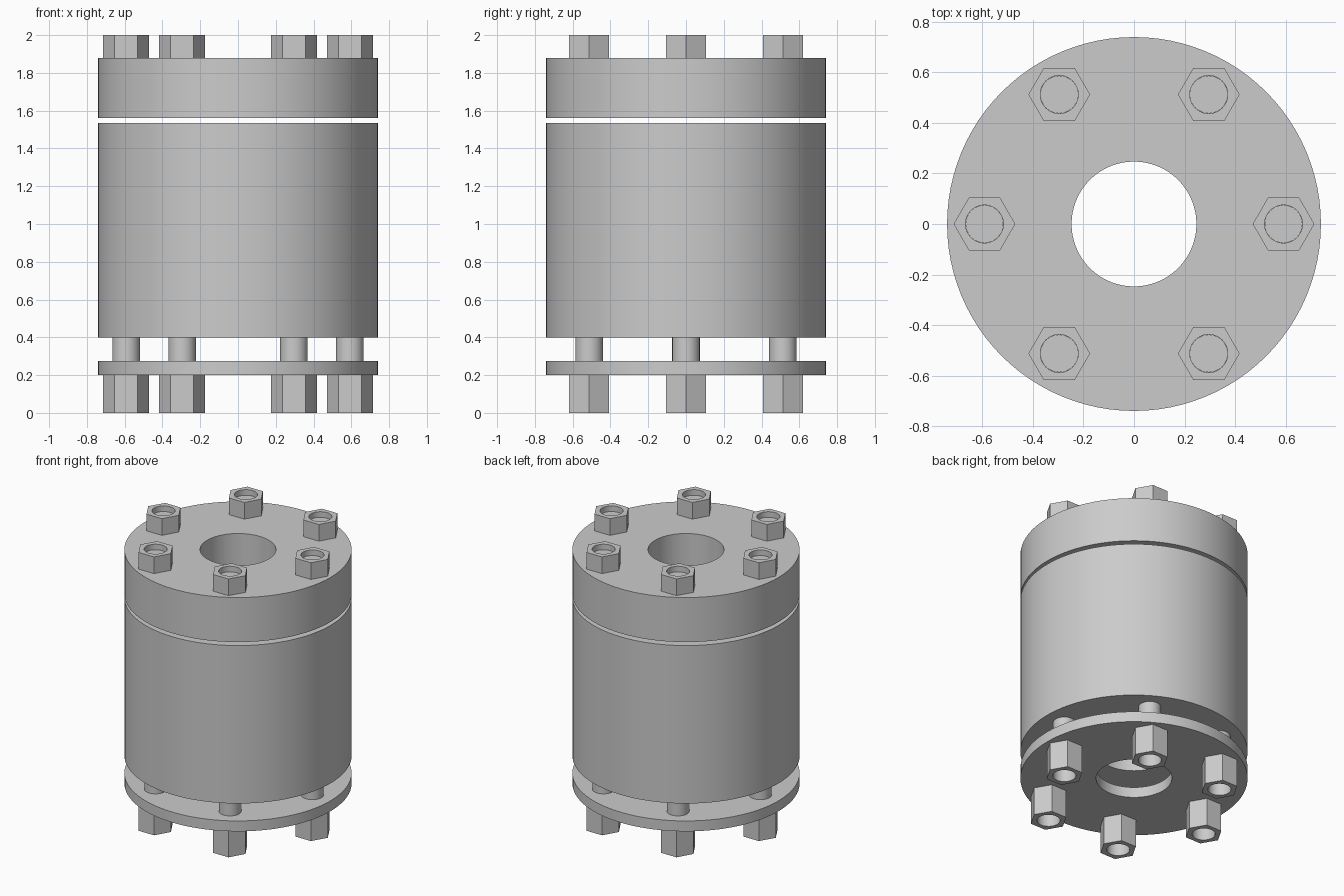
import bpy
import bmesh
from math import cos, sin, pi, radians

cube = bpy.data.objects.get("Cube")
if cube:
    bpy.data.objects.remove(cube, do_unlink=True)

# Single plain grey material
grey = bpy.data.materials.new("plain_grey")
grey.use_nodes = True
colour = (0.6, 0.6, 0.6, 1)
grey.diffuse_color = colour
grey.node_tree.nodes["Principled BSDF"].inputs["Base Color"].default_value = colour


def circle(radius, sides, steps):
    """Points round a circle; a polygon with fewer sides is sampled along its edges."""
    points = []
    for i in range(steps):
        turn = 2 * pi * i / steps
        sector = 2 * pi / sides
        offset = turn % sector - sector / 2
        reach = radius * cos(sector / 2) / cos(offset) if sides < steps else radius
        points.append((reach * cos(turn), reach * sin(turn)))
    return points


def finish(name, bm, location):
    bmesh.ops.recalc_face_normals(bm, faces=bm.faces)
    mesh = bpy.data.meshes.new(name)
    bm.to_mesh(mesh)
    bm.free()
    mesh.materials.append(grey)
    obj = bpy.data.objects.new(name, mesh)
    obj.location = location
    bpy.context.collection.objects.link(obj)
    bpy.ops.object.select_all(action='DESELECT')
    obj.select_set(True)
    bpy.context.view_layer.objects.active = obj
    bpy.ops.object.shade_smooth_by_angle(angle=radians(30))
    return obj


def tube(name, outer, inner, low, high, sides, steps, x=0, y=0):
    """Closed tube with a round bore and a round or polygonal outside."""
    bm = bmesh.new()
    rings = []
    for radius, count, z in ((outer, sides, low), (outer, sides, high),
                             (inner, steps, high), (inner, steps, low)):
        rings.append([bm.verts.new((px, py, z)) for px, py in circle(radius, count, steps)])
    for k in range(4):
        a, b = rings[k], rings[(k + 1) % 4]
        for i in range(steps):
            j = (i + 1) % steps
            bm.faces.new((a[i], a[j], b[j], b[i]))
    return finish(name, bm, (x, y, 0))


def rod(name, radius, low, high, x, y):
    bm = bmesh.new()
    bmesh.ops.create_cone(bm, cap_ends=True, segments=48, radius1=radius,
                          radius2=radius, depth=high - low)
    return finish(name, bm, (x, y, (low + high) / 2))


# Stacked round body sections sharing one central bore
for name, low, high in (("bottom_plate", 0.2, 0.275),
                        ("main_body", 0.4, 1.535),
                        ("top_flange", 1.56, 1.88)):
    tube(name, 0.74, 0.247, low, high, 96, 96)

# Six bolts on a circle, each with a nut at either end
for n in range(6):
    x, y = 0.592 * cos(n * pi / 3), 0.592 * sin(n * pi / 3)
    tube(f"top_nut_{n + 1}", 0.122, 0.075, 1.88, 2.0, 6, 48, x, y)
    tube(f"bottom_nut_{n + 1}", 0.122, 0.075, 0, 0.2, 6, 48, x, y)
    rod(f"lower_bolt_{n + 1}", 0.073, 0.15, 0.41, x, y)
    rod(f"upper_bolt_{n + 1}", 0.0745, 1.87, 1.96, x, y)
